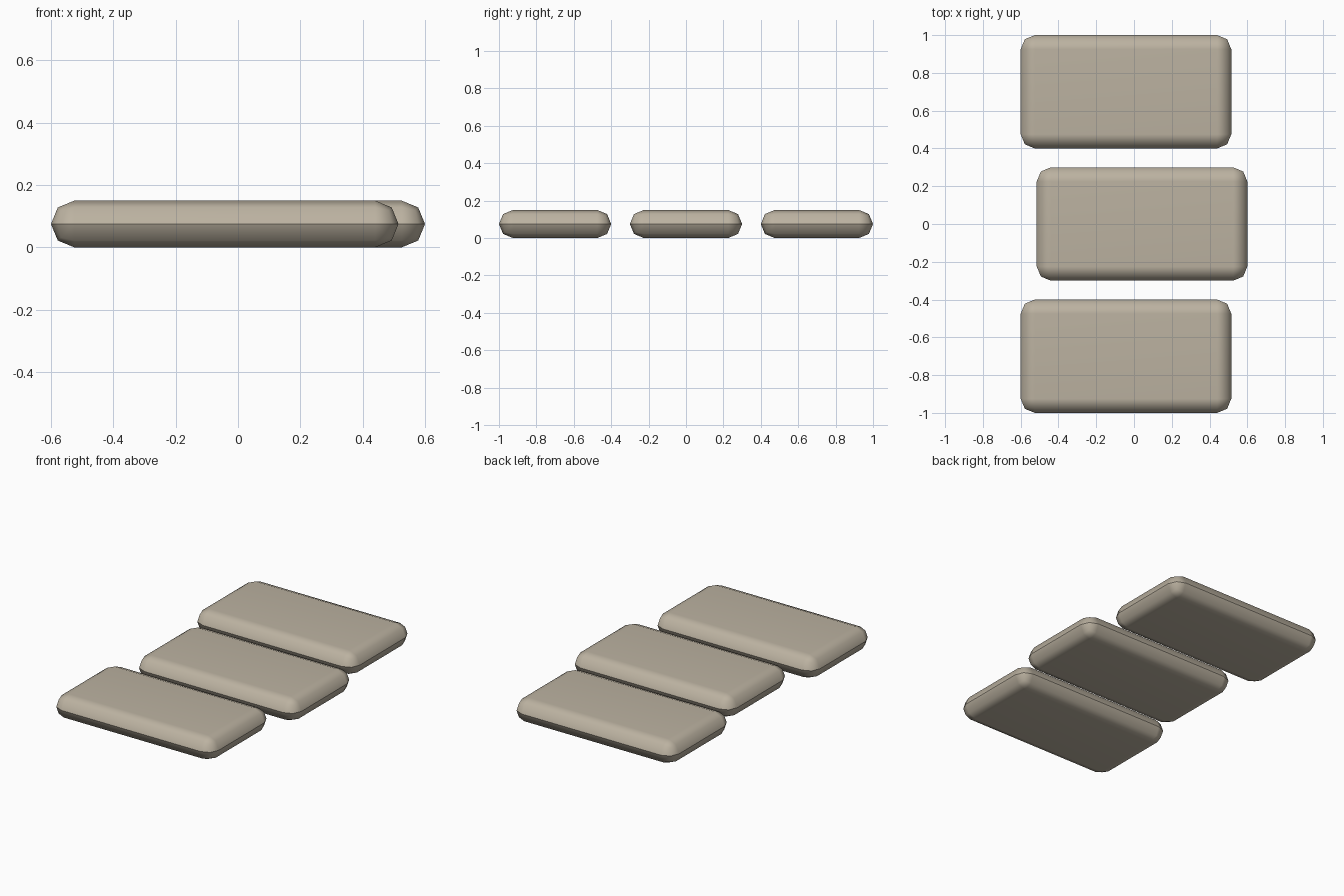
import bpy
import bmesh
from mathutils import Vector

if "Cube" in bpy.data.objects:
    bpy.data.objects.remove(bpy.data.objects["Cube"])

LENGTH, WIDTH, THICK = 1.115, 0.6, 0.15

stone = bpy.data.materials.new("warm_grey_stone")
stone.diffuse_color = (0.50, 0.445, 0.355, 1)
stone.use_nodes = True
stone.node_tree.nodes["Principled BSDF"].inputs["Base Color"].default_value = stone.diffuse_color


def slab(name, x, y):
    # Box rounded over half its thickness, so top and bottom rounds meet at a mid seam
    bm = bmesh.new()
    bmesh.ops.create_cube(bm, size=1)
    bmesh.ops.scale(bm, vec=Vector((LENGTH, WIDTH, THICK)), verts=bm.verts)
    bmesh.ops.bevel(bm, geom=bm.edges[:], offset=THICK / 2 - 0.0001, segments=2,
                    profile=0.5, affect='EDGES', clamp_overlap=True)
    bmesh.ops.remove_doubles(bm, verts=bm.verts, dist=0.001)
    bmesh.ops.recalc_face_normals(bm, faces=bm.faces)
    # Smooth all over, with a crisp seam around the middle
    for f in bm.faces:
        f.smooth = True
    for e in bm.edges:
        if all(abs(v.co.z) < 0.002 for v in e.verts):
            e.smooth = False
    mesh = bpy.data.meshes.new(name)
    bm.to_mesh(mesh)
    bm.free()
    mesh.materials.append(stone)
    obj = bpy.data.objects.new(name, mesh)
    obj.location = (x, y, THICK / 2)
    bpy.context.collection.objects.link(obj)
    # Keep the broad faces looking flat
    obj.modifiers.new("flat_faces", 'WEIGHTED_NORMAL').keep_sharp = True


# Three stepping slabs, the middle one shifted sideways
shift = 0.6 - LENGTH / 2
slab("front_slab", -shift, -0.7)
slab("middle_slab", shift, 0.0)
slab("back_slab", -shift, 0.7)
